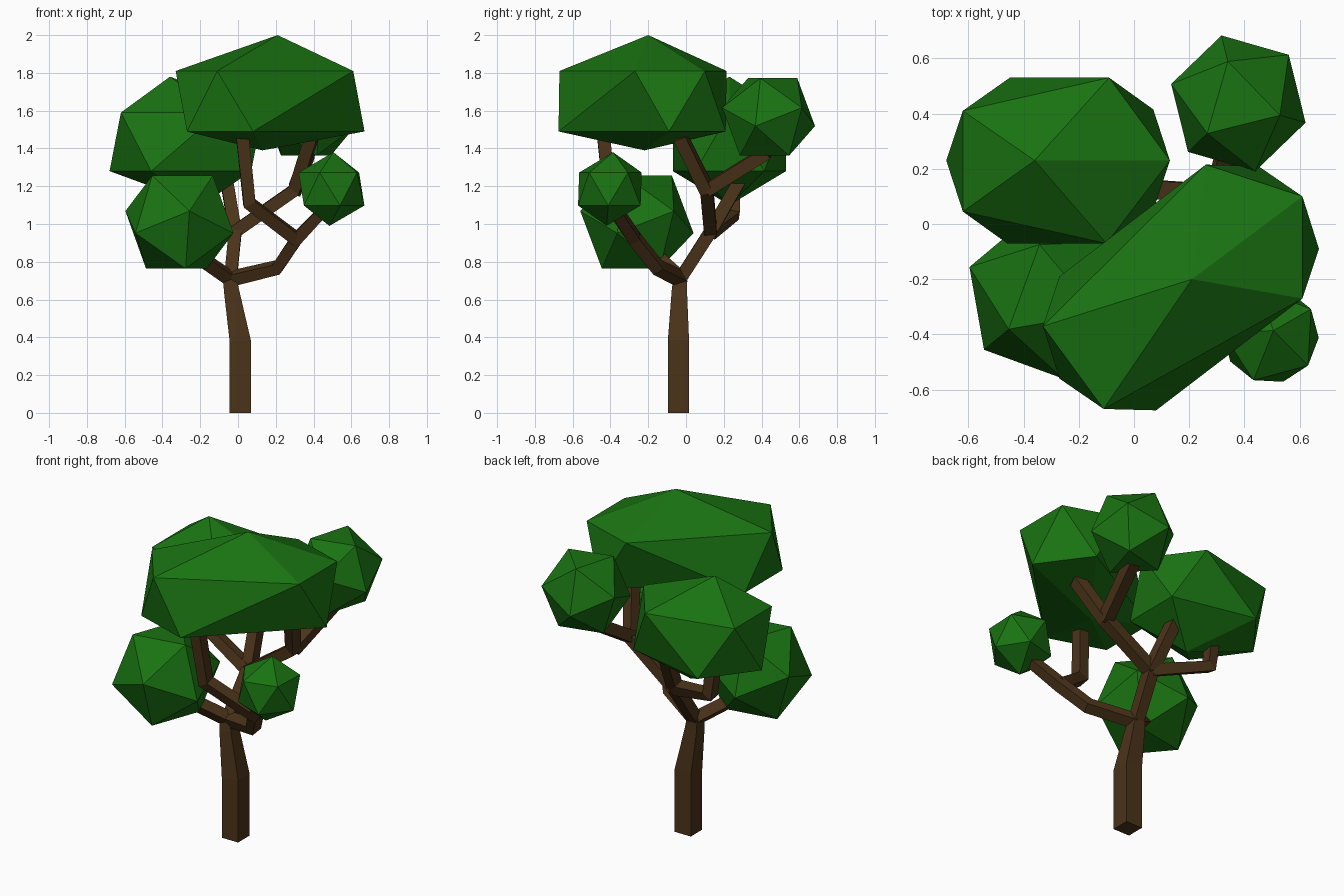
import bpy, bmesh
from math import sin, cos, radians
from mathutils import Vector

if "Cube" in bpy.data.objects:
    bpy.data.objects.remove(bpy.data.objects["Cube"])


def material(name, rgb):
    m = bpy.data.materials.new(name)
    m.diffuse_color = (*rgb, 1)
    m.use_nodes = True
    m.node_tree.nodes["Principled BSDF"].inputs["Base Color"].default_value = m.diffuse_color
    return m


BARK = material("bark", (0.07, 0.033, 0.01))
LEAF = material("leaf", (0.01, 0.17, 0.006))


def finish(name, bm, mat):
    bmesh.ops.recalc_face_normals(bm, faces=bm.faces)
    me = bpy.data.meshes.new(name)
    bm.to_mesh(me)
    bm.free()
    me.materials.append(mat)
    bpy.context.collection.objects.link(bpy.data.objects.new(name, me))


def limb(name, path):
    """Square tube through (x, y, z, half width) points."""
    bm = bmesh.new()
    pts = [Vector(p[:3]) for p in path]
    up = Vector((0, 0, 1))
    q, rings = None, []
    for i, p in enumerate(pts):
        before = (p - pts[i - 1]).normalized() if i else Vector()
        after = (pts[i + 1] - p).normalized() if i < len(pts) - 1 else Vector()
        t = (before + after).normalized()
        q = up.rotation_difference(t) if q is None else (q @ up).rotation_difference(t) @ q
        r = path[i][3]
        rings.append([bm.verts.new(p + q @ Vector((sx * r, sy * r, 0)))
                      for sx, sy in ((-1, -1), (1, -1), (1, 1), (-1, 1))])
    for a, b in zip(rings, rings[1:]):
        for k in range(4):
            bm.faces.new((a[k], a[k - 1], b[k - 1], b[k]))
    bm.faces.new(rings[0])
    bm.faces.new(rings[-1])
    finish(name, bm, BARK)


def foliage(name, points):
    """Faceted clump: convex hull of its twelve corners."""
    bm = bmesh.new()
    for p in points:
        bm.verts.new(p)
    bmesh.ops.convex_hull(bm, input=bm.verts)
    finish(name, bm, LEAF)


def ring(c, r, dz, n, start):
    return [(c[0] + r * cos(radians(start + 360 * k / n)),
             c[1] + r * sin(radians(start + 360 * k / n)), c[2] + dz) for k in range(n)]


def face_up(c, r, a):
    """Twenty-sided ball resting on a face."""
    return (ring(c, .607 * r, .795 * r, 3, a) + ring(c, .982 * r, .188 * r, 3, a + 60)
            + ring(c, .982 * r, -.188 * r, 3, a) + ring(c, .607 * r, -.795 * r, 3, a + 60))


def stretched(top, bottom, upper, centre, zu, zl):
    """Stretched ball: upper ring given, lower ring mirrored through the centre."""
    lower = [(2 * centre[0] - x, 2 * centre[1] - y, zl) for x, y in upper]
    return [top, bottom] + [(x, y, zu) for x, y in upper] + lower


# Trunk
fork = (-.04, -.03, .71, .033)
limb("trunk", [(.012, -.04, 0, .056), (.012, -.04, .38, .056),
               (-.035, -.035, .65, .04), (-.045, -.03, .73, .034)])

# Front right limb and its side branch
knee = (.31, -.27, .92, .032)
limb("front_right_branch", [fork, (.21, -.15, .77, .032), knee, (.47, -.38, 1.09, .028)])
limb("front_upper_branch", [knee, (.06, -.40, 1.11, .034), (.02, -.44, 1.50, .034)])

# Left limb
limb("left_branch", [fork, (-.17, -.13, .80, .033), (-.25, -.20, .92, .033)])

# Back limb and everything that splits from it
node = (-.015, .13, .96, .034)
limb("back_branch", [fork, node])
limb("back_left_branch", [node, (-.34, .25, 1.05, .033), (-.36, .25, 1.22, .033)])
limb("back_middle_branch", [node, (-.06, .285, 1.23, .033)])
crook = (.30, .11, 1.18, .034)
limb("back_right_branch", [node, crook, (.39, -.03, 1.46, .034)])
limb("back_far_branch", [crook, (.375, .43, 1.38, .034)])

# Foliage
foliage("top_foliage", stretched(
    (.21, -.20, 2.0), (.13, -.22, 1.39),
    [(.61, -.27), (.61, .10), (.26, .215), (-.33, -.37), (-.11, -.67)],
    (.17, -.23), 1.81, 1.49))
foliage("back_left_foliage", stretched(
    (-.36, .23, 1.78), (-.19, .23, 1.10),
    [(.13, .23), (-.09, .53), (-.62, .41), (-.62, .045), (-.10, -.07)],
    (-.275, .23), 1.59, 1.28))
foliage("front_left_foliage", face_up((-.31, -.26, 1.01), .31, 100))
foliage("back_right_foliage", face_up((.378, .437, 1.567), .258, 104))
c, r = (.495, -.403, 1.185), .195
foliage("front_right_foliage", [(.505, -.386, 1.38), (.484, -.42, .99)]
        + ring(c, .894 * r, .447 * r, 5, 33) + ring(c, .894 * r, -.447 * r, 5, 69))
